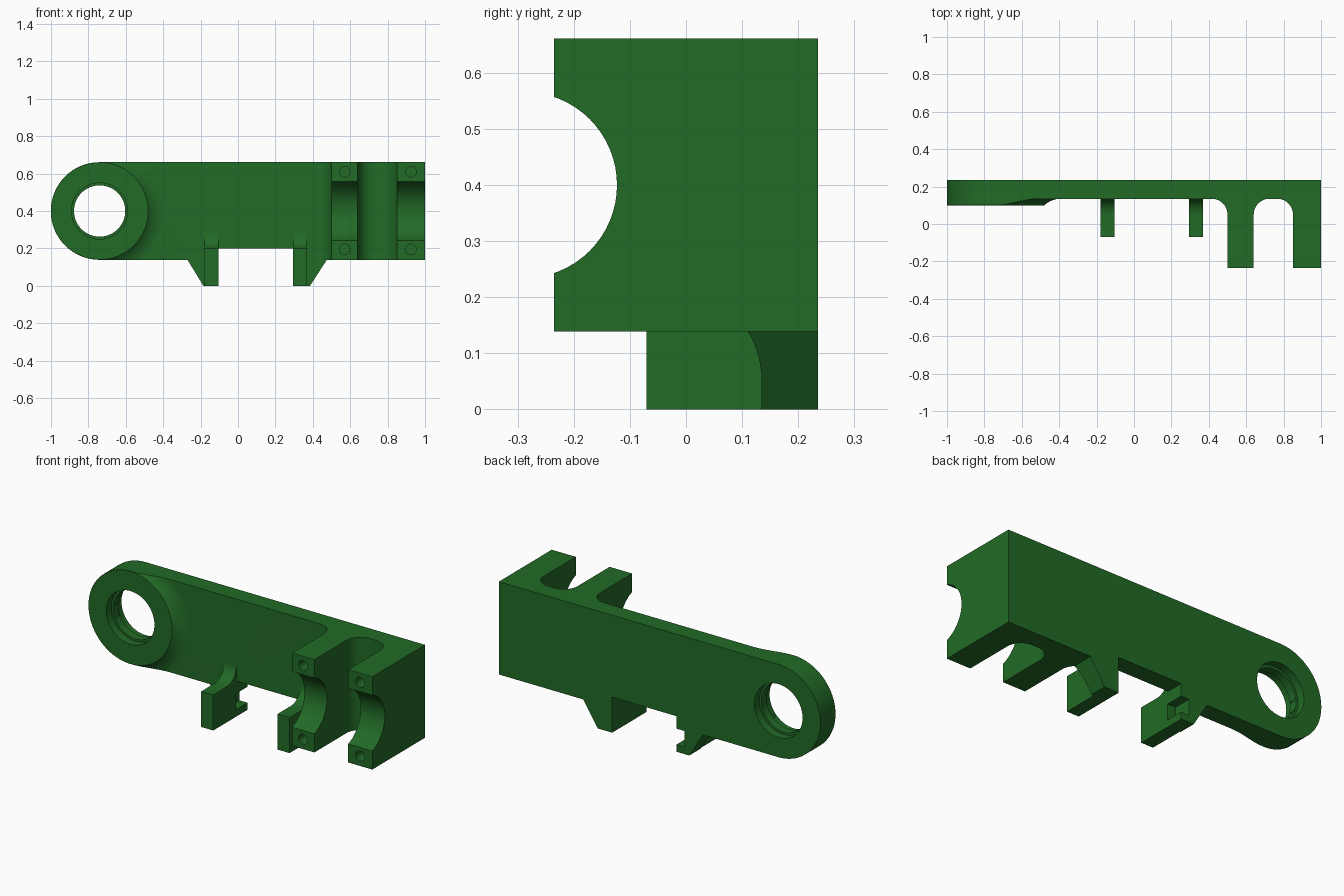
import bpy, bmesh, math
from mathutils import Vector, Matrix

if "Cube" in bpy.data.objects:
    bpy.data.objects.remove(bpy.data.objects["Cube"])

green = bpy.data.materials.new("green")
green.diffuse_color = (0.016, 0.145, 0.02, 1)
green.use_nodes = True
green.node_tree.nodes["Principled BSDF"].inputs["Base Color"].default_value = green.diffuse_color


def arc(cx, cy, r, a0, a1, n=12):
    return [(cx + r * math.cos(math.radians(a0 + (a1 - a0) * i / n)),
             cy + r * math.sin(math.radians(a0 + (a1 - a0) * i / n))) for i in range(n + 1)]


def circle(cx, cy, r, n=64):
    return arc(cx, cy, r, 0, 360, n)[:-1]


def make(name, bm):
    bmesh.ops.recalc_face_normals(bm, faces=bm.faces)
    mesh = bpy.data.meshes.new(name)
    bm.to_mesh(mesh)
    bm.free()
    ob = bpy.data.objects.new(name, mesh)
    bpy.context.collection.objects.link(ob)
    return ob


def prism(name, pts, axis, lo, hi):
    """Extrude a 2D outline along an axis from lo to hi."""
    place = {'x': lambda a, b, t: (t, a, b),
             'y': lambda a, b, t: (a, t, b),
             'z': lambda a, b, t: (a, b, t)}[axis]
    bm = bmesh.new()
    face = bm.faces.new([bm.verts.new(place(a, b, lo)) for a, b in pts])
    ext = bmesh.ops.extrude_face_region(bm, geom=[face])
    verts = [g for g in ext["geom"] if isinstance(g, bmesh.types.BMVert)]
    bmesh.ops.translate(bm, verts=verts, vec=Vector(place(0, 0, hi - lo)))
    return make(name, bm)


def combine(ob, other, op):
    mod = ob.modifiers.new(op, 'BOOLEAN')
    mod.operation, mod.solver, mod.object = op, 'EXACT', other
    bpy.context.view_layer.objects.active = ob
    bpy.ops.object.modifier_apply(modifier=mod.name)
    bpy.data.objects.remove(other)


# Plate with two arms and their fillets, as a plan profile
plan = ([(-1.05, .235), (-1.05, .135)] + arc(.415, .05, .085, 90, 0)
        + [(.5, -.235), (.64, -.235)] + arc(.725, .05, .085, 180, 90)
        + arc(.765, .05, .085, 90, 0) + [(.85, -.235), (1.05, -.235), (1.05, .235)])
body = prism("bracket_body", plan, 'z', -.05, .7)

# Raised ring boss blending into the plate
CX, CZ = -.74, .4
profile = [(0, .10)] + arc(.35, .002, .133, 132.6, 90) + [(.35, .18), (0, .18)]
bm = bmesh.new()
vs = [bm.verts.new((r, y, 0)) for r, y in profile]
es = [bm.edges.new(p) for p in zip(vs, vs[1:])]
bmesh.ops.spin(bm, geom=vs + es, cent=(0, 0, 0), axis=(0, 1, 0),
               angle=2 * math.pi, steps=64, use_merge=False)
bmesh.ops.remove_doubles(bm, verts=bm.verts, dist=1e-5)
bm.transform(Matrix.Translation((CX, 0, CZ)))
combine(body, make("ring_boss", bm), 'UNION')

# Front outline: rounded end, lower wedges and the gap between them
outline = arc(CX, CZ, .261, 90, 270, 32) + [
    (-.27, .139), (-.185, 0), (-.105, 0), (-.105, .2), (.295, .2), (.295, 0),
    (.385, 0), (.475, .139), (1, .139), (1, .661)]
combine(body, prism("front_outline", outline, 'y', -.5, .5), 'INTERSECT')

# Fingers under the plate, filleted on top
finger = [(-.07, 0), (-.07, .2)] + arc(.05, .285, .085, -90, 0) + [(.15, .285), (.15, 0)]
for x in (-.18, .295):
    combine(body, prism("finger", finger, 'x', x, x + .075), 'UNION')

# Cradle through the arms, stepped ring hole, screw holes, finger notch
combine(body, prism("cradle_cut", circle(-.289, CZ, .166), 'x', .4, 1.1), 'DIFFERENCE')
for r, lo, hi in ((.137, 0, .3), (.15, 0, .145), (.15, .19, .3)):
    combine(body, prism("ring_bore", circle(CX, CZ, r), 'y', lo, hi), 'DIFFERENCE')
for x in (.57, .925):
    for z in (.195, .61):
        combine(body, prism("screw_hole", circle(x, z, .028, 24), 'y', -.3, -.085), 'DIFFERENCE')
notch = [(-.155, .04), (-.05, .04), (-.05, .13), (-.155, .13)]
combine(body, prism("notch_cut", notch, 'y', .131, .3), 'DIFFERENCE')

body.data.materials.clear()
body.data.materials.append(green)
for p in body.data.polygons:
    p.material_index = 0
body.select_set(True)
bpy.context.view_layer.objects.active = body
bpy.ops.object.shade_smooth_by_angle(angle=math.radians(25))
